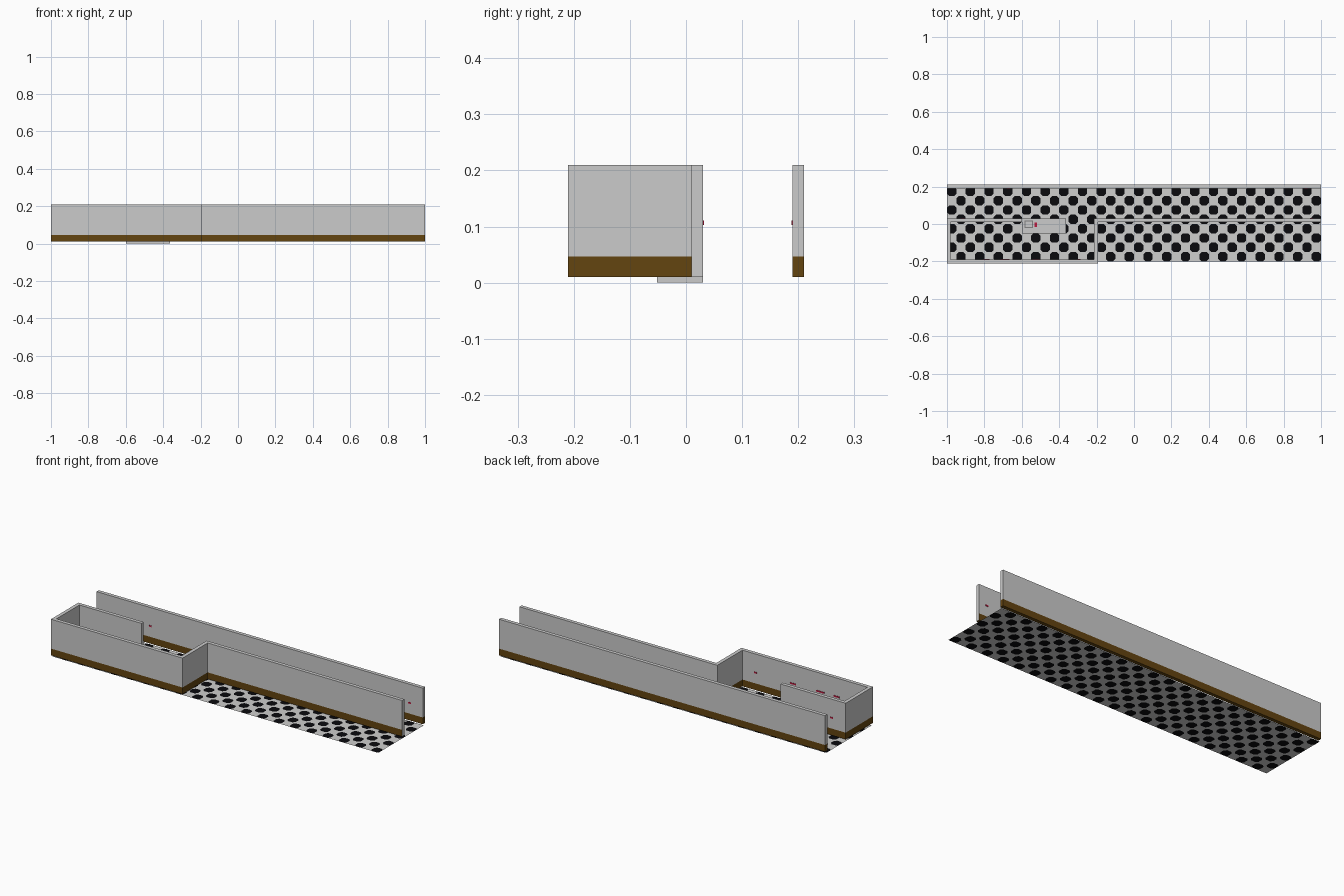
import bpy, bmesh

if "Cube" in bpy.data.objects:
    bpy.data.objects.remove(bpy.data.objects["Cube"])


def material(name, rgb):
    m = bpy.data.materials.new(name)
    m.diffuse_color = (*rgb, 1)
    m.use_nodes = True
    m.node_tree.nodes["Principled BSDF"].inputs["Base Color"].default_value = m.diffuse_color
    return m


GREY = material("wall grey", (0.60, 0.60, 0.60))
BROWN = material("skirting brown", (0.127, 0.058, 0.005))
TILE = material("tile light grey", (0.62, 0.62, 0.61))
BLACK = material("tile black", (0.003, 0.003, 0.004))
RED = material("marker red", (0.50, 0.01, 0.05))
DARK = material("panel grey", (0.22, 0.22, 0.22))


def finish(name, bm, mats):
    me = bpy.data.meshes.new(name)
    bm.to_mesh(me)
    bm.free()
    for m in mats:
        me.materials.append(m)
    ob = bpy.data.objects.new(name, me)
    bpy.context.collection.objects.link(ob)
    return ob


def box(name, x0, x1, y0, y1, z0, z1, mats, band=None, plain_end=False):
    """Box; faces below the band height take the second material."""
    bm = bmesh.new()
    bmesh.ops.create_cube(bm, size=1)
    for v in bm.verts:
        v.co = (x1 if v.co.x > 0 else x0,
                y1 if v.co.y > 0 else y0,
                z1 if v.co.z > 0 else z0)
    if band:
        bmesh.ops.bisect_plane(bm, geom=bm.verts[:] + bm.edges[:] + bm.faces[:],
                               plane_co=(0, 0, band), plane_no=(0, 0, 1))
        bm.normal_update()
        for f in bm.faces:
            low = f.calc_center_median().z < band
            end = plain_end and f.normal.x > 0.9
            f.material_index = 1 if low and not end else 0
    return finish(name, bm, mats)


# Checkered floor: dark cells are squares with cut corners
bm = bmesh.new()
S, C = 0.05, 0.012
for row in range(8):
    for col in range(40):
        x, y = -1 + col * S, 0.2 - (row + 1) * S

        def face(pts, mat):
            f = bm.faces.new([bm.verts.new((x + a, y + b, 0)) for a, b in pts])
            f.material_index = mat

        if (row + col) % 2:
            face([(0, 0), (S, 0), (S, S), (0, S)], 0)
        else:
            face([(C, 0), (S - C, 0), (S, C), (S, S - C),
                  (S - C, S), (C, S), (0, S - C), (0, C)], 1)
            face([(0, 0), (C, 0), (0, C)], 0)
            face([(S - C, 0), (S, 0), (S, C)], 0)
            face([(S, S - C), (S, S), (S - C, S)], 0)
            face([(C, S), (0, S), (0, S - C)], 0)
bmesh.ops.remove_doubles(bm, verts=bm.verts[:], dist=0.0005)
finish("floor", bm, [TILE, BLACK])

# Walls with brown skirting
for name, x0, x1, y0, y1, plain in [
    ("corridor_back_wall", -1, 1, 0.19, 0.21, False),
    ("corridor_front_wall", -0.193, 1, 0.01, 0.03, True),
    ("room_front_wall", -0.98, -0.213, -0.21, -0.19, False),
    ("room_left_wall", -1, -0.98, -0.21, 0.03, False),
    ("room_right_wall", -0.213, -0.193, -0.21, 0.03, False),
    ("room_back_wall", -0.98, -0.6, 0.01, 0.03, False),
]:
    box(name, x0, x1, y0, y1, 0.01, 0.21, [GREY, BROWN], 0.047, plain)

# Fallen door slab with a small panel and red marker
box("door_slab", -0.6, -0.363, -0.052, 0.03, 0.0005, 0.01, [GREY])
box("door_panel", -0.585, -0.54, -0.022, 0.02, 0.01, 0.011, [DARK])
box("door_panel_inset", -0.579, -0.546, -0.016, 0.014, 0.011, 0.0115, [GREY])
box("door_marker", -0.533, -0.518, -0.017, 0.008, 0.01, 0.011, [RED])

# Small red markers at mid height: (x, wall surface y, half length)
for i, (x, y, h) in enumerate([
    (-0.293, -0.19, 0.008), (-0.524, -0.19, 0.018), (-0.69, -0.19, 0.025),
    (-0.79, -0.19, 0.018), (-0.915, 0.03, 0.008), (-0.67, 0.188, 0.008),
    (0.92, 0.188, 0.008), (0.95, 0.03, 0.008),
]):
    box(f"wall_marker_{i + 1}", x - h, x + h, y, y + 0.002, 0.103, 0.111, [RED])
